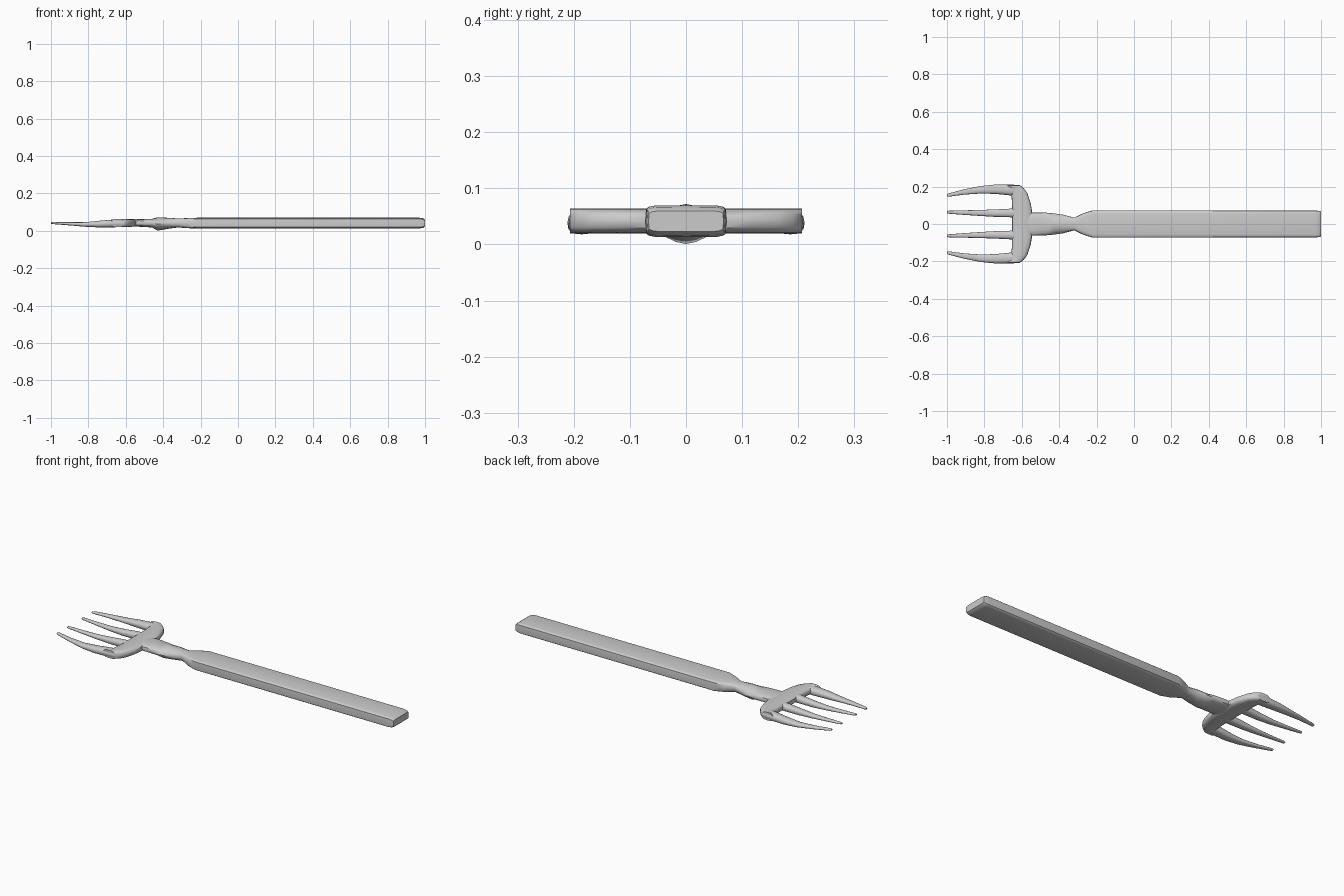
import bpy, bmesh, math
from mathutils import Vector

if "Cube" in bpy.data.objects:
    bpy.data.objects.remove(bpy.data.objects["Cube"])

N = 16


def loft(name, rings, axis='x', angle=40):
    """Skin superellipse rings: (along, centre, half_width, z_low, z_high, squareness)."""
    bm = bmesh.new()
    loops = []
    for a, c, w, z0, z1, sq in rings:
        loop = []
        for i in range(N):
            t = 2 * math.pi * i / N
            u, v = (math.copysign(abs(f) ** (2 / sq), f) for f in (math.cos(t), math.sin(t)))
            side, z = c + w * u, (z0 + z1) / 2 + (z1 - z0) / 2 * v
            loop.append(bm.verts.new(Vector((a, side, z) if axis == 'x' else (side, a, z))))
        loops.append(loop)
    for p, q in zip(loops, loops[1:]):
        for i in range(N):
            j = (i + 1) % N
            bm.faces.new((p[i], p[j], q[j], q[i]))
    bm.faces.new(loops[0])
    bm.faces.new(loops[-1])
    bmesh.ops.recalc_face_normals(bm, faces=bm.faces)
    me = bpy.data.meshes.new(name)
    bm.to_mesh(me)
    bm.free()
    ob = bpy.data.objects.new(name, me)
    bpy.context.collection.objects.link(ob)
    bpy.ops.object.select_all(action='DESELECT')
    ob.select_set(True)
    bpy.context.view_layer.objects.active = ob
    bpy.ops.object.shade_smooth_by_angle(angle=math.radians(angle))
    return ob


# Flat handle narrowing to the pinched neck, then the shank with its ridge below
handle = loft("handle_and_shank", [
    (-0.61, 0, .060, .024, .060, 3),
    (-0.53, 0, .062, .022, .064, 3),
    (-0.46, 0, .060, .018, .064, 2.6),
    (-0.43, 0, .057, .001, .072, 1.6),
    (-0.38, 0, .050, .010, .070, 2),
    (-0.32, 0, .034, .018, .066, 3),
    (-0.27, 0, .058, .014, .068, 5),
    (-0.22, 0, .073, .013, .070, 7),
    (0.97, 0, .072, .013, .070, 7),
    (0.99, 0, .070, .016, .067, 7),
    (1.00, 0, .067, .023, .060, 7)])

# Crossbar of the head, running across y
half = [(0, .600, .052), (.06, .598, .054), (.11, .602, .050), (.165, .613, .043),
        (.19, .624, .036), (.207, .645, .036)]
bar = [(y, -c, w, .020, .064, 3) for y, c, w in half]
loft("crossbar", [(-r[0],) + r[1:] for r in bar[:0:-1]] + bar, axis='y')

# Four tapering tines, bowed gently in toward their tips
for side, label in ((1, "left"), (-1, "right")):
    loft(f"outer_tine_{label}", [(x, side * c, w, a, b, 2.5) for x, c, w, a, b in (
        (-0.61, .182, .026, .020, .062),
        (-0.66, .182, .029, .019, .061),
        (-0.74, .186, .025, .018, .054),
        (-0.82, .183, .020, .022, .046),
        (-0.91, .171, .014, .030, .046),
        (-0.99, .155, .009, .036, .048),
        (-1.00, .153, .007, .038, .046))])
    loft(f"inner_tine_{label}", [(x, side * c, w, a, b, 2.5) for x, c, w, a, b in (
        (-0.62, .059, .028, .022, .060),
        (-0.66, .059, .023, .020, .060),
        (-0.74, .058, .020, .020, .052),
        (-0.82, .059, .016, .024, .046),
        (-0.91, .061, .012, .031, .046),
        (-0.99, .063, .008, .037, .048),
        (-1.00, .063, .006, .039, .046))])
